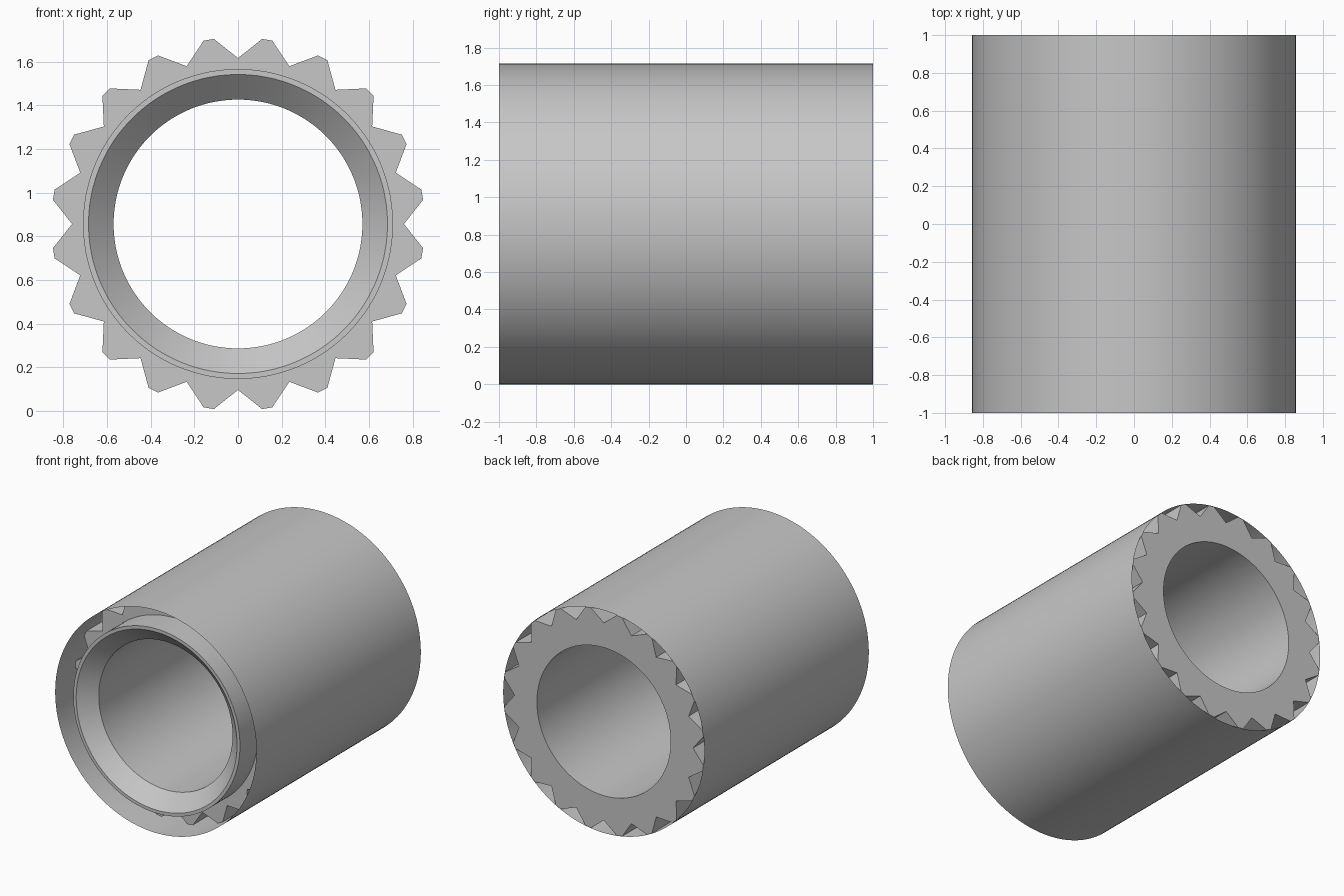
import bpy
import bmesh
from math import radians, sin, cos
from mathutils import Vector

if "Cube" in bpy.data.objects:
    bpy.data.objects.remove(bpy.data.objects["Cube"], do_unlink=True)

RADIUS = 0.857
TEETH = 20
VALLEY, TIP = 0.76, 0.855
STEP = 360 / TEETH

gray = bpy.data.materials.new("plain gray")
gray.use_nodes = True
color = (0.57, 0.57, 0.57, 1)
gray.diffuse_color = color
gray.node_tree.nodes["Principled BSDF"].inputs["Base Color"].default_value = color


def polar(radius, degrees):
    a = radians(degrees)
    return Vector((radius * sin(a), 0, radius * cos(a)))


def circle(directions, radius):
    return [d.normalized() * radius for d in directions]


def loft(name, sections, closed):
    """Skin a series of (outline, y) sections into one mesh object."""
    bm = bmesh.new()
    rings = [[bm.verts.new((p.x, y, p.z + RADIUS)) for p in outline]
             for outline, y in sections]
    pairs = list(zip(rings, rings[1:]))
    if closed:
        pairs.append((rings[-1], rings[0]))
    for a, b in pairs:
        for i in range(len(a)):
            j = (i + 1) % len(a)
            bm.faces.new((a[i], a[j], b[j], b[i]))
    bmesh.ops.recalc_face_normals(bm, faces=bm.faces)
    mesh = bpy.data.meshes.new(name)
    bm.to_mesh(mesh)
    bm.free()
    mesh.materials.append(gray)
    obj = bpy.data.objects.new(name, mesh)
    bpy.context.collection.objects.link(obj)
    bpy.ops.object.select_all(action="DESELECT")
    obj.select_set(True)
    bpy.context.view_layer.objects.active = obj
    bpy.ops.object.shade_smooth_by_angle(angle=radians(25))
    return obj


# Tooth outline: valley, straight flank, narrow tip, straight flank
outline = []
for k in range(TEETH):
    start = k * STEP
    corners = [polar(VALLEY, start),
               polar(TIP, start + STEP / 2 - 1.6),
               polar(TIP, start + STEP / 2 + 1.6),
               polar(VALLEY, start + STEP)]
    for a, b, cuts in zip(corners, corners[1:], (3, 1, 3)):
        outline += [a.lerp(b, i / cuts) for i in range(cuts)]

# Toothed core with front collar, chamfered mouth and through bore
loft("toothed_core", [
    (outline, 1),
    (outline, -0.77),
    (circle(outline, 0.71), -0.77),
    (circle(outline, 0.71), -0.99),
    (circle(outline, 0.685), -0.99),
    (circle(outline, 0.57), -0.88),
    (circle(outline, 0.57), 1),
], closed=True)

# Thin outer sleeve, open at both ends
rim = [polar(RADIUS, i * 2.5) for i in range(144)]
loft("outer_sleeve", [(rim, -1), (rim, 1)], closed=False)
